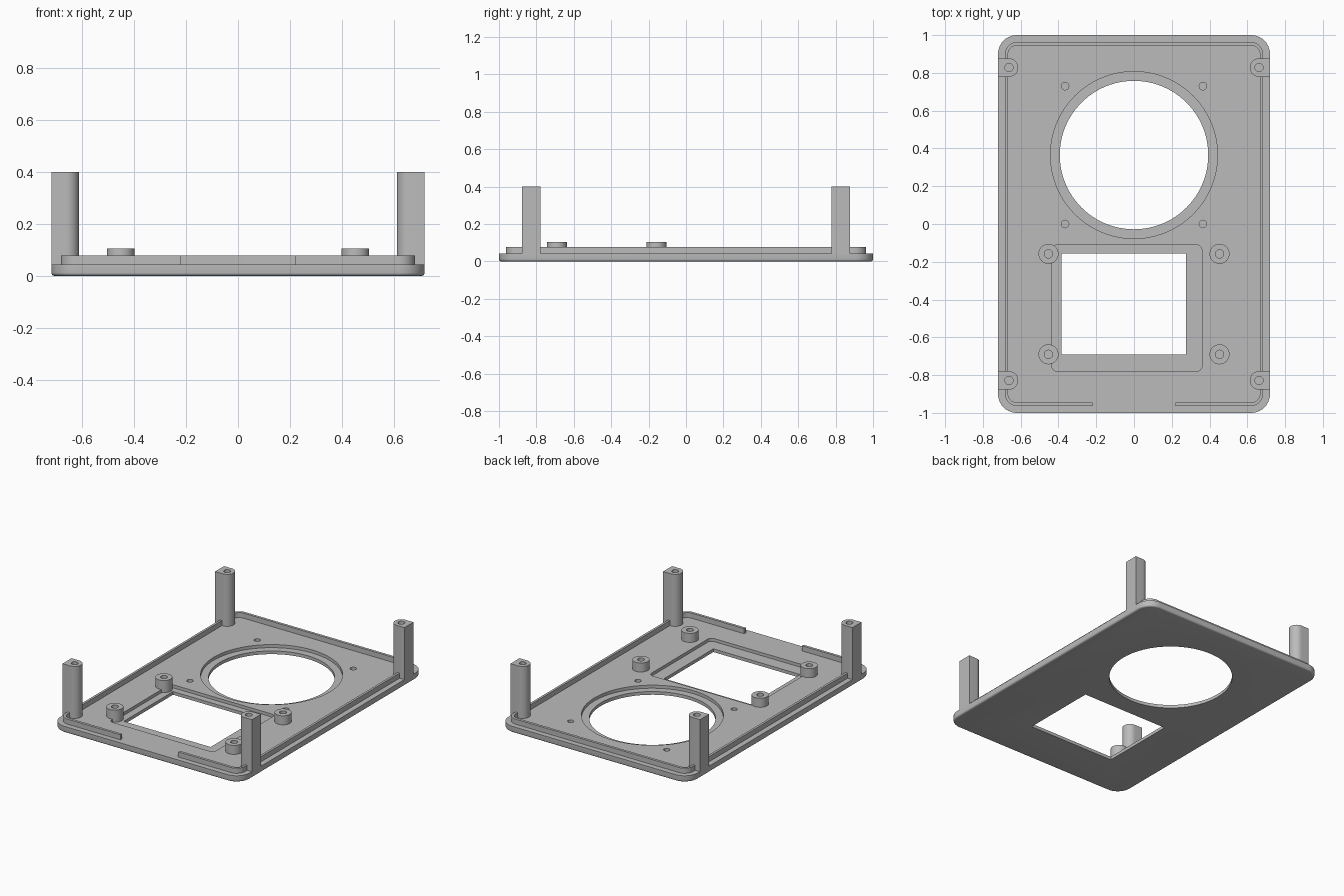
import bpy, bmesh
from math import sin, cos, pi

cube = bpy.data.objects.get("Cube")
if cube:
    bpy.data.objects.remove(cube, do_unlink=True)

grey = bpy.data.materials.new("plain grey")
grey.use_nodes = True
grey.diffuse_color = (0.5, 0.5, 0.5, 1)
grey.node_tree.nodes["Principled BSDF"].inputs["Base Color"].default_value = grey.diffuse_color


def arc(cx, cy, r, start, end, n):
    steps = [start + (end - start) * i / n for i in range(n + 1)]
    return [(cx + r * cos(a), cy + r * sin(a)) for a in steps]


def circle(cx, cy, r, n=32):
    return arc(cx, cy, r, 0, 2 * pi, n)[:-1]


def rounded_rect(x0, x1, y0, y1, r):
    # Counterclockwise, starting with the front left-hand corner of the model
    corners = [(x1 - r, y0 + r), (x1 - r, y1 - r), (x0 + r, y1 - r), (x0 + r, y0 + r)]
    points = []
    for i, (cx, cy) in enumerate(corners):
        points += arc(cx, cy, r, (i - 1) * pi / 2, i * pi / 2, 10)
    return points


def rect(x0, x1, y0, y1):
    return [(x0, y0), (x1, y0), (x1, y1), (x0, y1)]


def prism(name, outline, z0, z1, bottom_bevel=0):
    bm = bmesh.new()
    base = bm.faces.new([bm.verts.new((x, y, z0)) for x, y in outline])
    ext = bmesh.ops.extrude_face_region(bm, geom=[base], use_keep_orig=True)
    top = [v for v in ext["geom"] if isinstance(v, bmesh.types.BMVert)]
    bmesh.ops.translate(bm, verts=top, vec=(0, 0, z1 - z0))
    bmesh.ops.recalc_face_normals(bm, faces=bm.faces)
    if bottom_bevel:
        rim = [e for e in bm.edges if all(abs(v.co.z - z0) < 1e-5 for v in e.verts)]
        bmesh.ops.bevel(bm, geom=rim, offset=bottom_bevel, segments=4,
                        profile=0.5, affect='EDGES')
    mesh = bpy.data.meshes.new(name)
    bm.to_mesh(mesh)
    bm.free()
    mesh.materials.append(grey)
    obj = bpy.data.objects.new(name, mesh)
    bpy.context.collection.objects.link(obj)
    return obj


def activate(obj):
    bpy.ops.object.select_all(action='DESELECT')
    obj.select_set(True)
    bpy.context.view_layer.objects.active = obj


def cut(obj, outline, z0, z1):
    cutter = prism("cutter", outline, z0, z1)
    cutter.hide_render = True
    mod = obj.modifiers.new("cut", 'BOOLEAN')
    mod.operation = 'DIFFERENCE'
    mod.solver = 'EXACT'
    mod.object = cutter
    activate(obj)
    bpy.ops.object.modifier_apply(modifier=mod.name)
    bpy.data.objects.remove(cutter, do_unlink=True)


def smooth(obj):
    activate(obj)
    bpy.ops.object.shade_smooth_by_angle(angle=pi / 6)


TOP = 0.043      # upper face of the panel
LEDGE = 0.022    # floor of the recesses
RING_Y = 0.365   # centre of the round opening

# Panel with a round and a rectangular opening, each in a shallow recess
panel = prism("panel", rounded_rect(-0.72, 0.72, -1, 1, 0.1), 0, TOP, 0.012)
cut(panel, circle(0, RING_Y, 0.442, 96), LEDGE, 0.1)
cut(panel, circle(0, RING_Y, 0.393, 96), -0.1, 0.1)
cut(panel, rounded_rect(-0.435, 0.36, -0.78, -0.11, 0.03), LEDGE, 0.1)
cut(panel, rect(-0.385, 0.275, -0.69, -0.155), -0.1, 0.1)

# Blind screw holes around the round opening
for sx in (-1, 1):
    for sy in (-1, 1):
        cut(panel, circle(sx * 0.365, RING_Y + sy * 0.365, 0.02, 24), 0.015, 0.1)
smooth(panel)

# Thin lip inside the edge, open at the middle of the front
outer = rounded_rect(-0.683, 0.683, -0.963, 0.963, 0.063)
inner = rounded_rect(-0.667, 0.667, -0.945, 0.945, 0.047)
outer = [(0.22, -0.963)] + outer + [(-0.22, -0.963)]
inner = [(0.22, -0.945)] + inner + [(-0.22, -0.945)]
lip = prism("edge_lip", outer + inner[::-1], TOP, 0.078)
smooth(lip)

# Tall corner posts: flat to the outside, round to the inside
for side, sx in (("left", 1), ("right", -1)):
    for end, sy in (("front", -1), ("back", 1)):
        cx, cy, r = 0.662, sy * 0.828, 0.049
        shape = [(0.72, cy - r), (0.72, cy + r)] + arc(cx, cy, r, pi / 2, pi * 1.5, 20)
        post = prism(f"{end}_{side}_post", [(sx * x, y) for x, y in shape], TOP, 0.4)
        cut(post, circle(sx * cx, cy, 0.022, 24), 0.15, 0.5)
        smooth(post)

# Short standoffs around the rectangular opening
for side, sx in (("left", 1), ("right", -1)):
    for end, y in (("front", -0.69), ("back", -0.158)):
        standoff = prism(f"{end}_{side}_standoff", circle(sx * 0.453, y, 0.053), LEDGE, 0.105)
        cut(standoff, circle(sx * 0.453, y, 0.022, 24), 0.045, 0.2)
        smooth(standoff)
